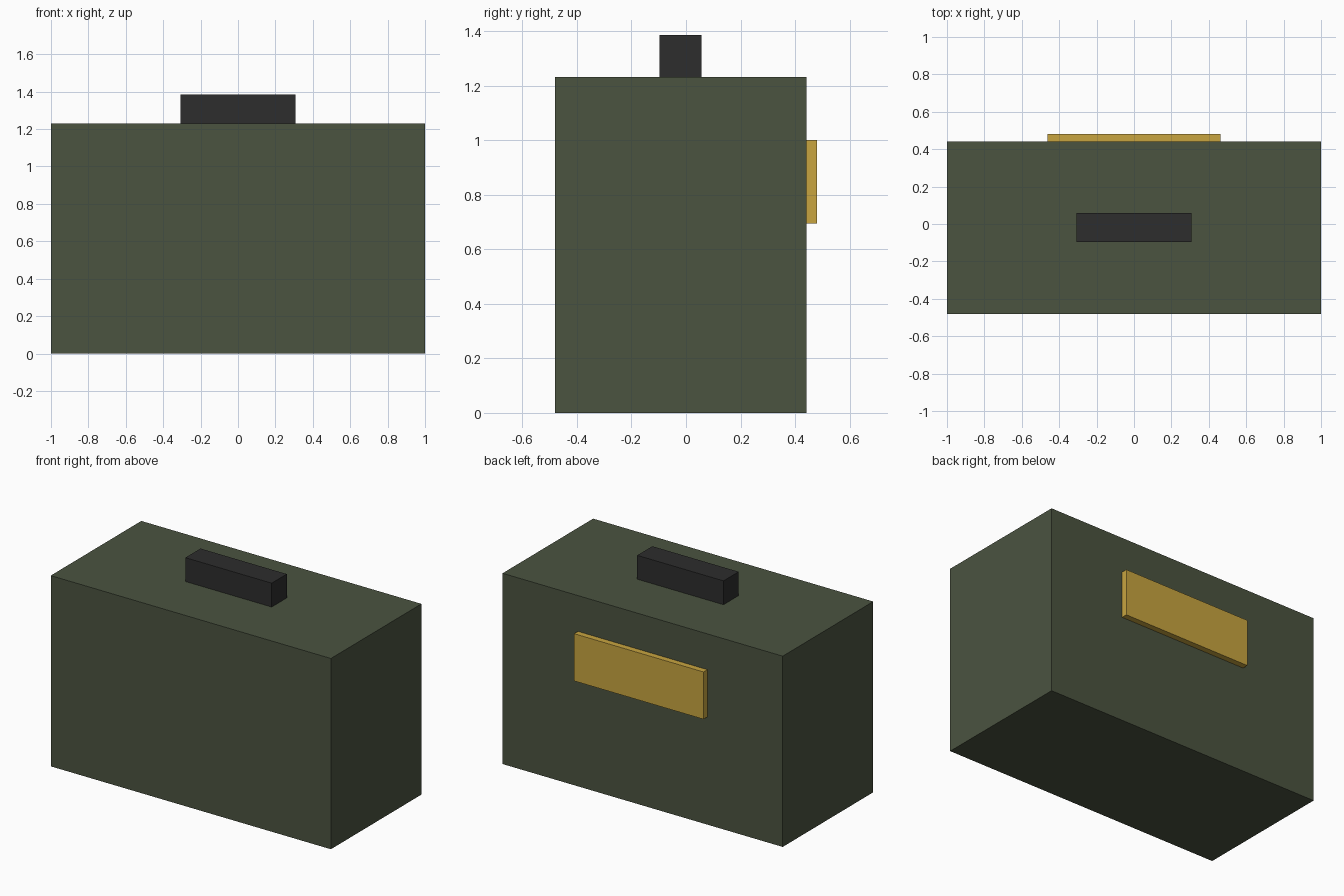
import bpy
import bmesh
from mathutils import Vector

default = bpy.data.objects.get("Cube")
if default:
    bpy.data.objects.remove(default, do_unlink=True)


def make_material(name, rgb):
    mat = bpy.data.materials.new(name)
    mat.use_nodes = True
    color = (*rgb, 1.0)
    mat.diffuse_color = color
    mat.node_tree.nodes["Principled BSDF"].inputs["Base Color"].default_value = color
    return mat


def box(name, low, high, mat):
    """Flat-shaded box spanning two opposite corners."""
    low, high = Vector(low), Vector(high)
    bm = bmesh.new()
    bmesh.ops.create_cube(bm, size=1)
    bmesh.ops.scale(bm, vec=high - low, verts=bm.verts)
    bmesh.ops.translate(bm, vec=(low + high) / 2, verts=bm.verts)
    mesh = bpy.data.meshes.new(name)
    bm.to_mesh(mesh)
    bm.free()
    mesh.materials.append(mat)
    obj = bpy.data.objects.new(name, mesh)
    bpy.context.collection.objects.link(obj)
    return obj


green = make_material("olive green", (0.070, 0.087, 0.051))
black = make_material("dark grey", (0.026, 0.026, 0.026))
gold = make_material("brass yellow", (0.578, 0.376, 0.051))

front, back, top = -0.481, 0.442, 1.231
middle = (front + back) / 2

# Case body
box("case_body", (-1, front, 0), (1, back, top), green)

# Carrying handle on the lid
box("top_handle", (-0.308, middle - 0.077, top), (0.308, middle + 0.077, top + 0.154), black)

# Raised plate on the back
box("back_plate", (-0.462, back, 0.695), (0.462, 0.481, 1.0), gold)
